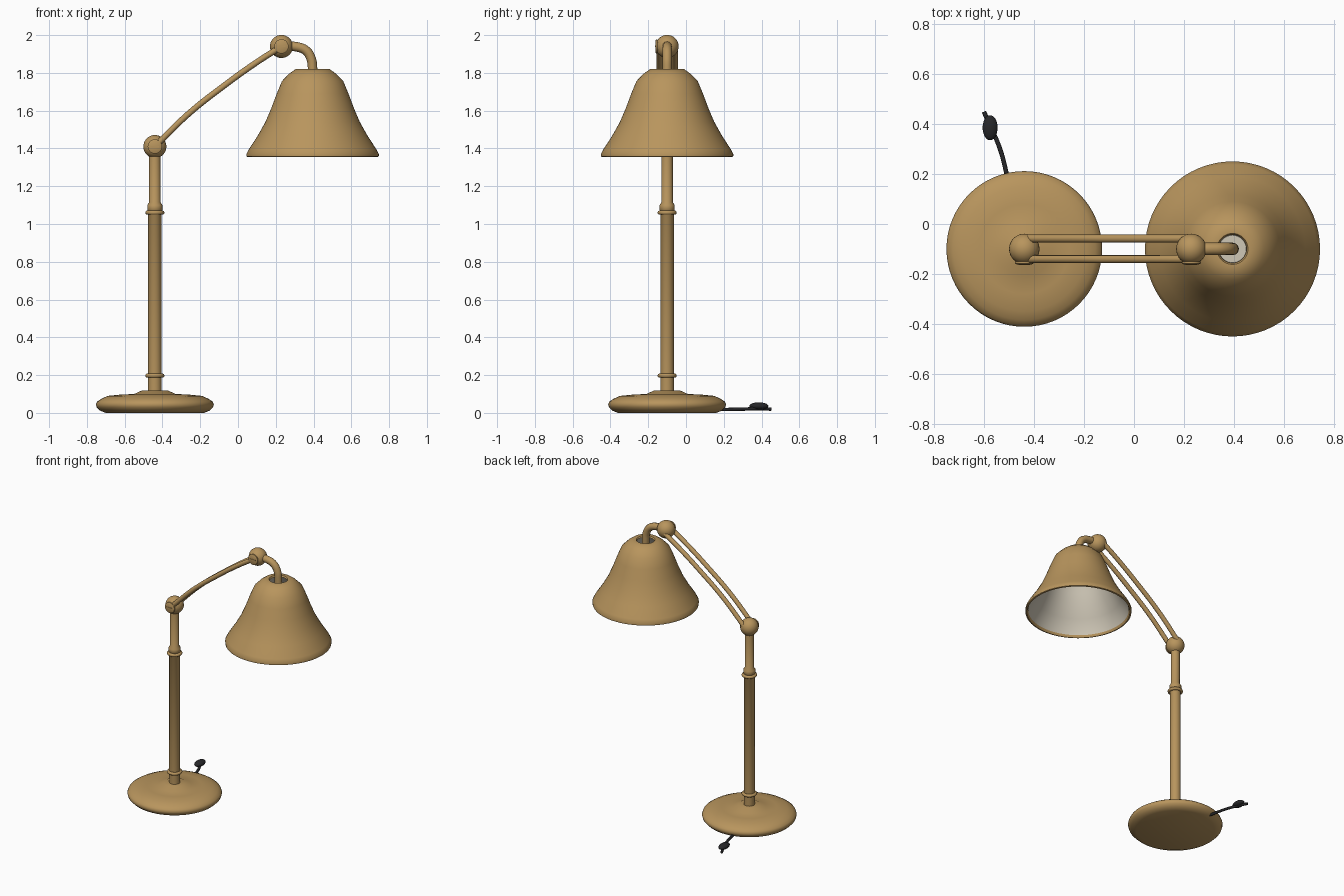
import bpy, bmesh, math
from mathutils import Vector

cube = bpy.data.objects.get("Cube")
if cube:
    bpy.data.objects.remove(cube, do_unlink=True)


def material(name, rgb):
    m = bpy.data.materials.new(name)
    m.use_nodes = True
    m.diffuse_color = (*rgb, 1)
    m.node_tree.nodes["Principled BSDF"].inputs["Base Color"].default_value = (*rgb, 1)
    return m


BRASS = material("brass", (0.48, 0.30, 0.11))
LINING = material("pale lining", (0.62, 0.57, 0.47))
BLACK = material("black plastic", (0.02, 0.02, 0.022))

POST_X, JOINT_X, SHADE_X, MID_Y = -0.44, 0.23, 0.395, -0.10
LOW_Z, HIGH_Z = 1.41, 1.94


def finish(ob, mats, angle=40):
    for m in mats:
        ob.data.materials.append(m)
    bpy.ops.object.select_all(action="DESELECT")
    ob.select_set(True)
    bpy.context.view_layer.objects.active = ob
    bpy.ops.object.shade_smooth_by_angle(angle=math.radians(angle))
    return ob


def lathe(name, profile, centre, mats, steps=48, lined_from=None, angle=40):
    """Revolve (radius, z) points; segments from lined_from on use the second material."""
    bm = bmesh.new()
    rings = []
    for r, z in profile:
        if r == 0:
            rings.append([bm.verts.new((0, 0, z))] * steps)
        else:
            rings.append([bm.verts.new((r * math.cos(math.tau * i / steps),
                                        r * math.sin(math.tau * i / steps), z))
                          for i in range(steps)])
    for s, (a, b) in enumerate(zip(rings, rings[1:])):
        for i in range(steps):
            j = (i + 1) % steps
            f = bm.faces.new(list(dict.fromkeys((a[i], a[j], b[j], b[i]))))
            f.material_index = int(lined_from is not None and s >= lined_from)
    bmesh.ops.recalc_face_normals(bm, faces=bm.faces)
    me = bpy.data.meshes.new(name)
    bm.to_mesh(me)
    bm.free()
    ob = bpy.data.objects.new(name, me)
    ob.location = centre
    bpy.context.collection.objects.link(ob)
    return finish(ob, mats, angle)


def tube(name, points, radius, mat):
    """Smooth round rod through the points."""
    cu = bpy.data.curves.new(name, "CURVE")
    cu.dimensions = "3D"
    cu.bevel_depth = radius
    cu.bevel_resolution = 4
    cu.resolution_u = 10
    cu.use_fill_caps = True
    sp = cu.splines.new("BEZIER")
    sp.bezier_points.add(len(points) - 1)
    for bp, p in zip(sp.bezier_points, points):
        bp.co = Vector(p)
        bp.handle_left_type = bp.handle_right_type = "AUTO"
    ob = bpy.data.objects.new(name, cu)
    bpy.context.collection.objects.link(ob)
    bpy.ops.object.select_all(action="DESELECT")
    ob.select_set(True)
    bpy.context.view_layer.objects.active = ob
    bpy.ops.object.convert(target="MESH")
    ob = bpy.context.object
    ob.data.materials.clear()
    return finish(ob, [mat])


def ball(name, centre, size, mat):
    bpy.ops.mesh.primitive_uv_sphere_add(segments=32, ring_count=16, radius=1, location=centre)
    ob = bpy.context.object
    ob.name = name
    ob.scale = size
    return finish(ob, [mat])


# Foot: domed disc with a raised collar
lathe("base", [(0, 0), (0.26, 0), (0.29, 0.012), (0.308, 0.03), (0.312, 0.045), (0.306, 0.06),
               (0.285, 0.074), (0.25, 0.09), (0.18, 0.097), (0.11, 0.1), (0.07, 0.118), (0, 0.12)],
      (POST_X, MID_Y, 0), [BRASS], 64)

# Upright: thick lower tube, thin upper tube
lathe("post", [(0, 0.1), (0.036, 0.1), (0.036, 1.07), (0.04, 1.075), (0.04, 1.1),
               (0.03, 1.115), (0.03, 1.4), (0, 1.4)], (POST_X, MID_Y, 0), [BRASS], 32)
for label, z in (("lower", 0.197), ("upper", 1.06)):
    bpy.ops.mesh.primitive_torus_add(location=(POST_X, MID_Y, z), major_radius=0.04,
                                     minor_radius=0.011, major_segments=40, minor_segments=10)
    ring = bpy.context.object
    ring.name = label + "_post_ring"
    finish(ring, [BRASS])

# Ball joints with a slotted screw at the front
for label, x, z in (("lower", POST_X, LOW_Z), ("upper", JOINT_X, HIGH_Z)):
    ball(label + "_joint", (x, MID_Y, z), (0.061,) * 3, BRASS)
    screw = lathe(label + "_screw", [(0, 0), (0.024, 0), (0.024, 0.02), (0.038, 0.022),
                                     (0.038, 0.03), (0.03, 0.034), (0, 0.034)],
                  (x, MID_Y - 0.028, z), [BRASS], 32)
    screw.rotation_euler.x = math.pi / 2
    bpy.ops.mesh.primitive_cube_add(size=1, location=(x, MID_Y - 0.063, z))
    slot = bpy.context.object
    slot.name = label + "_screw_bar"
    slot.scale = (0.045, 0.004, 0.008)
    slot.data.materials.append(BRASS)

# Twin bowed arms
for label, y in (("front", MID_Y - 0.041), ("back", MID_Y + 0.041)):
    tube(label + "_arm", [(POST_X, y, LOW_Z), (-0.26, y, 1.585), (-0.07, y, 1.735),
                          (0.09, y, 1.85), (JOINT_X, y, HIGH_Z)], 0.016, BRASS)

# Bent neck down into the shade
tube("neck", [(JOINT_X, MID_Y, HIGH_Z), (0.31, MID_Y, 1.938), (0.36, MID_Y, 1.918),
              (0.387, MID_Y, 1.875), (SHADE_X, MID_Y, 1.82), (SHADE_X, MID_Y, 1.75)], 0.025, BRASS)

# Bell shade: outer skin, rolled rim, pale inside
lathe("shade", [(0.056, 1.81), (0.062, 1.82), (0.09, 1.82), (0.125, 1.795), (0.162, 1.757),
                (0.19, 1.69), (0.218, 1.615), (0.25, 1.54), (0.292, 1.465), (0.338, 1.395),
                (0.351, 1.37), (0.35, 1.357), (0.34, 1.354), (0.332, 1.37), (0.328, 1.392),
                (0.282, 1.465), (0.24, 1.54), (0.208, 1.615), (0.18, 1.69), (0.152, 1.75),
                (0.117, 1.785), (0.088, 1.807), (0.056, 1.81)],
      (SHADE_X, MID_Y, 0), [BRASS, LINING], 64, lined_from=13)

# Socket and bulb hidden high in the shade
lathe("bulb_socket", [(0, 1.76), (0.055, 1.76), (0.06, 1.74), (0.06, 1.69), (0, 1.69)],
      (SHADE_X, MID_Y, 0), [LINING], 32)
ball("bulb", (SHADE_X, MID_Y, 1.65), (0.055, 0.055, 0.06), LINING)

# Cord with inline switch
tube("cord", [(-0.5, 0.14, 0.018), (-0.513, 0.21, 0.018), (-0.537, 0.3, 0.02),
              (-0.57, 0.38, 0.022), (-0.602, 0.45, 0.02)], 0.009, BLACK)
ball("cord_switch", (-0.577, 0.386, 0.036), (0.03, 0.05, 0.02), BLACK)
